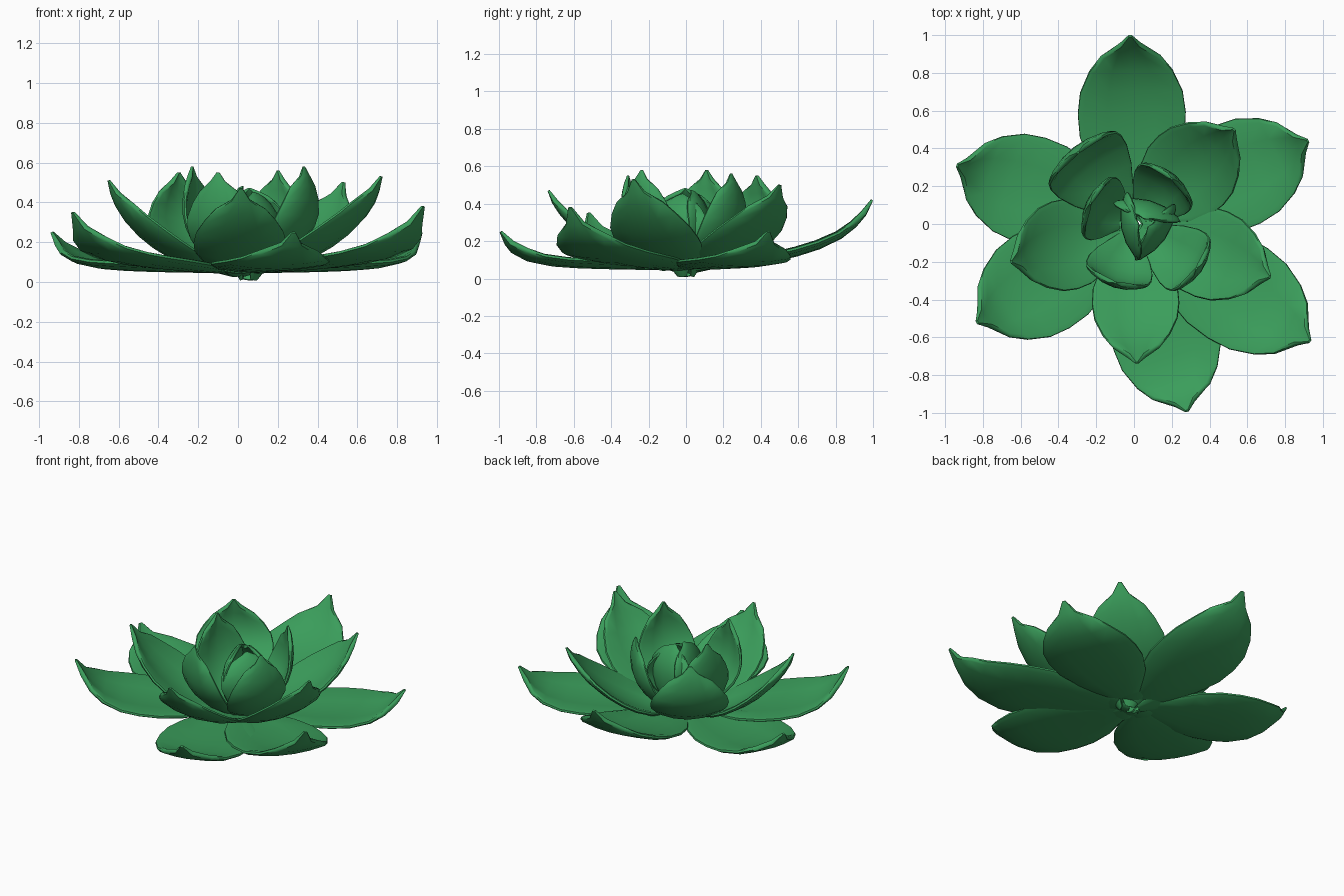
import bpy, bmesh, math
from mathutils import Vector

if "Cube" in bpy.data.objects:
    bpy.data.objects.remove(bpy.data.objects["Cube"])

green = bpy.data.materials.new("leaf_green")
green.diffuse_color = (0.043, 0.34, 0.105, 1)
green.use_nodes = True
green.node_tree.nodes["Principled BSDF"].inputs["Base Color"].default_value = green.diffuse_color

# leaf outline: position along the leaf, relative half width
OUT = [(0, .16), (.12, .42), (.3, .8), (.45, .97), (.58, 1), (.7, .95),
       (.82, .77), (.9, .55), (.955, .2), (1, .03)]
ACROSS = [-1, -.9, -.45, 0, .45, .9, 1]


def leaf(name, angle, width, path, cup, thick, centre=(0, 0)):
    """Cupped leaf following path(u) -> (radius, height), turned to angle."""
    bm = bmesh.new()
    a = math.radians(angle)
    out = Vector((math.cos(a), math.sin(a), 0))
    side = Vector((-out.y, out.x, 0))
    up = Vector((0, 0, 1))
    rows = []
    for u, w in OUT:
        r, z = path(u)
        r0, z0 = path(max(u - .03, 0))
        r1, z1 = path(min(u + .03, 1))
        n = (out * (z0 - z1) + up * (r1 - r0)).normalized()
        mid = out * r + up * z + Vector((centre[0], centre[1], 0))
        h = w * width / 2
        rows.append([bm.verts.new(mid + side * h * s + n * cup * h * s * s) for s in ACROSS])
    for p, q in zip(rows, rows[1:]):
        for i in range(len(ACROSS) - 1):
            bm.faces.new((p[i], q[i], q[i + 1], p[i + 1]))
    bmesh.ops.recalc_face_normals(bm, faces=bm.faces)
    bm.verts.index_update()
    inner = [v.index for v in bm.verts if not v.is_boundary]
    me = bpy.data.meshes.new(name)
    bm.to_mesh(me)
    bm.free()
    me.materials.append(green)
    ob = bpy.data.objects.new(name, me)
    bpy.context.collection.objects.link(ob)
    # full thickness inside, thin rim
    ob.vertex_groups.new(name="body").add(inner, 1, 'REPLACE')
    sol = ob.modifiers.new("thickness", 'SOLIDIFY')
    sol.thickness = thick
    sol.offset = 0
    sol.vertex_group = "body"
    sol.thickness_vertex_group = .4
    bpy.ops.object.select_all(action='DESELECT')
    ob.select_set(True)
    bpy.context.view_layer.objects.active = ob
    bpy.ops.object.modifier_apply(modifier=sol.name)
    bpy.ops.object.shade_smooth_by_angle(angle=math.radians(40))


def spread(x, y, zt, z0, a, k=10):
    """Open leaf: lies low, then curls up to its tip."""
    R = math.hypot(x, y)
    return lambda u: (.04 + (R - .04) * u, z0 + (zt - z0) * (a * u * u + (1 - a) * u ** k))


def steep(R, zt):
    """Upright leaf bulging past its tip."""
    b = math.pi * .6
    return lambda u: (.03 + (R - .03) * math.sin(u * b) / math.sin(b),
                      .03 + (zt - .03) * (.85 * u ** 1.3 + .15 * u ** 6))


def fold(R, zt):
    """Bud leaf closing over the middle."""
    return lambda u: (R * math.sin(math.pi * (.08 + .87 * u)) ** .8,
                      .01 + (zt - .01) * (.6 * u + .4 * math.sin(u * math.pi / 2)))


# outer ring: tip x, y, z, share of steady rise
for i, (x, y, z, a) in enumerate([(-.02, .995, .42, .6), (.92, .44, .25, .15), (.93, -.62, .38, .35),
                                  (.28, -.99, .25, .15), (-.83, -.52, .35, .35), (-.935, .31, .25, .15)]):
    leaf(f"outer_leaf_{i}", math.degrees(math.atan2(y, x)), .57, spread(x, y, z, .06, a), .1, .03)

# middle ring
for i, (x, y, z, w) in enumerate([(.015, -.735, .47, .46), (.72, -.28, .53, .48), (.53, .5, .5, .5),
                                  (-.65, -.2, .51, .48)]):
    leaf(f"middle_leaf_{i}", math.degrees(math.atan2(y, x)), w, spread(x, y, z, .05, .8), .2, .028)
leaf("middle_leaf_4", 128, .47, steep(.48, .55), .22, .028)

# inner ring
for i, (x, y, z) in enumerate([(-.1, -.31, .55), (.33, -.235, .58), (.2, .24, .56), (-.23, .11, .58)]):
    leaf(f"inner_leaf_{i}", math.degrees(math.atan2(y, x)), .36, steep(math.hypot(x, y), z), .28, .025)

# closed bud in the middle
for i, (ang, R, z) in enumerate([(75, .12, .47), (-35, .13, .45), (190, .11, .48)]):
    leaf(f"bud_leaf_{i}", ang, .36, fold(R, z), .3, .022, (.05, 0))
